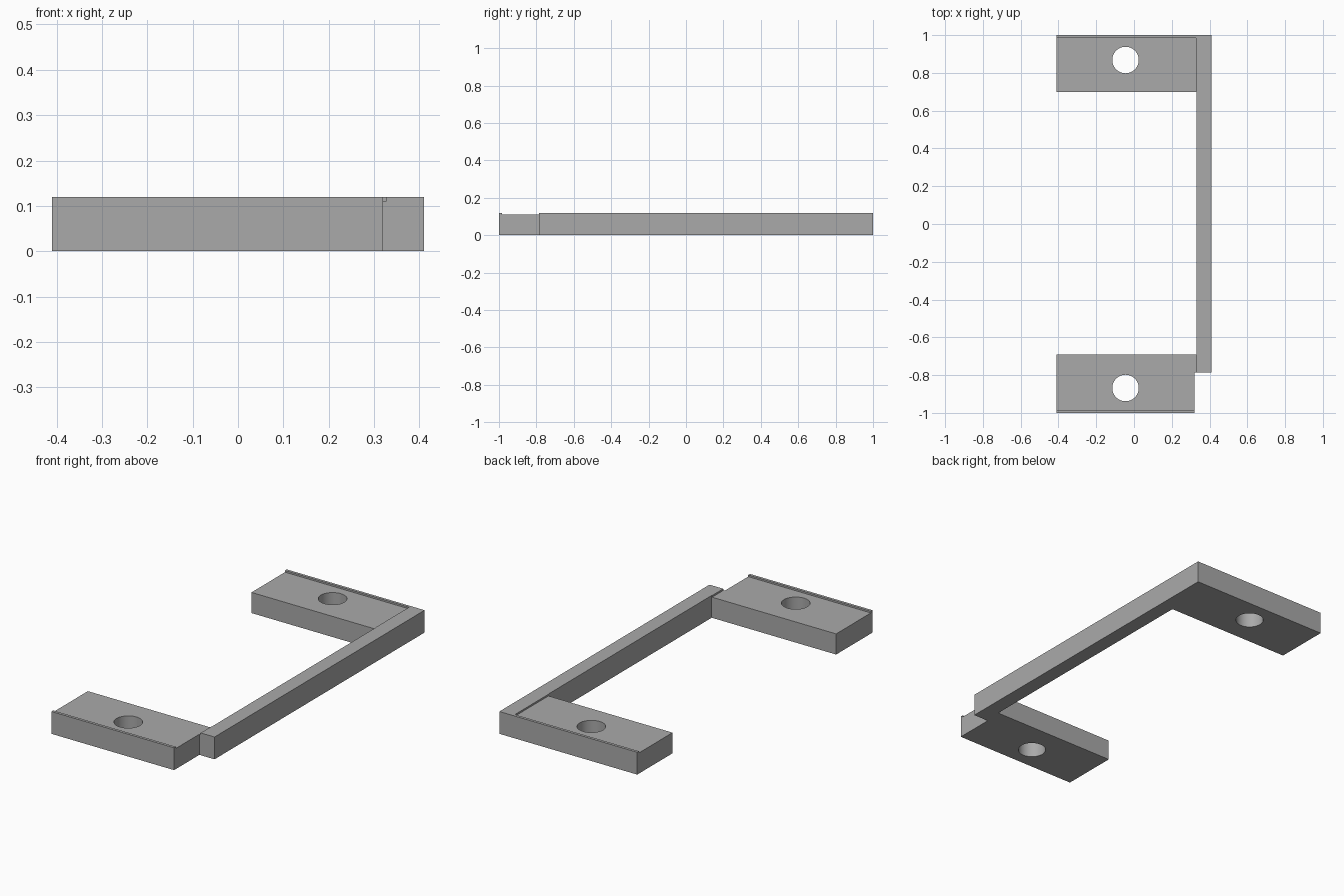
import bpy, bmesh
from mathutils import Matrix

cube = bpy.data.objects.get("Cube")
if cube:
    bpy.data.objects.remove(cube, do_unlink=True)

HEIGHT, FLOOR = 0.12, 0.111

grey = bpy.data.materials.new("satin_grey")
grey.use_nodes = True
colour = (0.4, 0.4, 0.4, 1)
grey.diffuse_color = colour
grey.node_tree.nodes["Principled BSDF"].inputs["Base Color"].default_value = colour


def finish(name, bm):
    bmesh.ops.recalc_face_normals(bm, faces=bm.faces)
    mesh = bpy.data.meshes.new(name)
    bm.to_mesh(mesh)
    bm.free()
    mesh.materials.append(grey)
    obj = bpy.data.objects.new(name, mesh)
    bpy.context.collection.objects.link(obj)
    return obj


def prism(name, outline, z0, z1):
    bm = bmesh.new()
    face = bm.faces.new([bm.verts.new((x, y, z0)) for x, y in outline])
    top = bmesh.ops.extrude_face_region(bm, geom=[face])["geom"]
    verts = [v for v in top if isinstance(v, bmesh.types.BMVert)]
    bmesh.ops.translate(bm, verts=verts, vec=(0, 0, z1 - z0))
    return finish(name, bm)


def cut(target, cutter):
    cutter.hide_render = True
    cutter.hide_set(True)
    mod = target.modifiers.new(cutter.name, "BOOLEAN")
    mod.operation = "DIFFERENCE"
    mod.solver = "EXACT"
    mod.object = cutter


# C-shaped frame: long side bar and two mounting tabs
frame = prism("bracket_frame", [
    (-0.41, -1), (0.32, -1), (0.32, -0.785), (0.41, -0.785), (0.41, 1),
    (-0.41, 1), (-0.41, 0.70), (0.33, 0.70), (0.33, -0.69), (-0.41, -0.69)], 0, HEIGHT)

for side, label in ((-1, "front"), (1, "back")):
    # Shallow recess that leaves a thin lip along the outer edge
    near, far = side * 0.6, side * 0.985
    recess = prism(label + "_recess_cutter",
                   [(-0.5, near), (0.328, near), (0.328, far), (-0.5, far)], FLOOR, 0.2)
    cut(frame, recess)

    # Round screw hole
    bm = bmesh.new()
    bmesh.ops.create_cone(bm, cap_ends=True, segments=48, radius1=0.07, radius2=0.07,
                          depth=0.5, matrix=Matrix.Translation((-0.045, side * 0.868, 0)))
    cut(frame, finish(label + "_hole_cutter", bm))

# Apply the cuts, then smooth only the hole walls
bpy.ops.object.select_all(action="DESELECT")
bpy.context.view_layer.objects.active = frame
frame.select_set(True)
for mod in list(frame.modifiers):
    bpy.ops.object.modifier_apply(modifier=mod.name)
bpy.ops.object.shade_smooth_by_angle(angle=0.5)
for obj in list(bpy.data.objects):
    if obj.name.endswith("_cutter"):
        bpy.data.objects.remove(obj, do_unlink=True)
